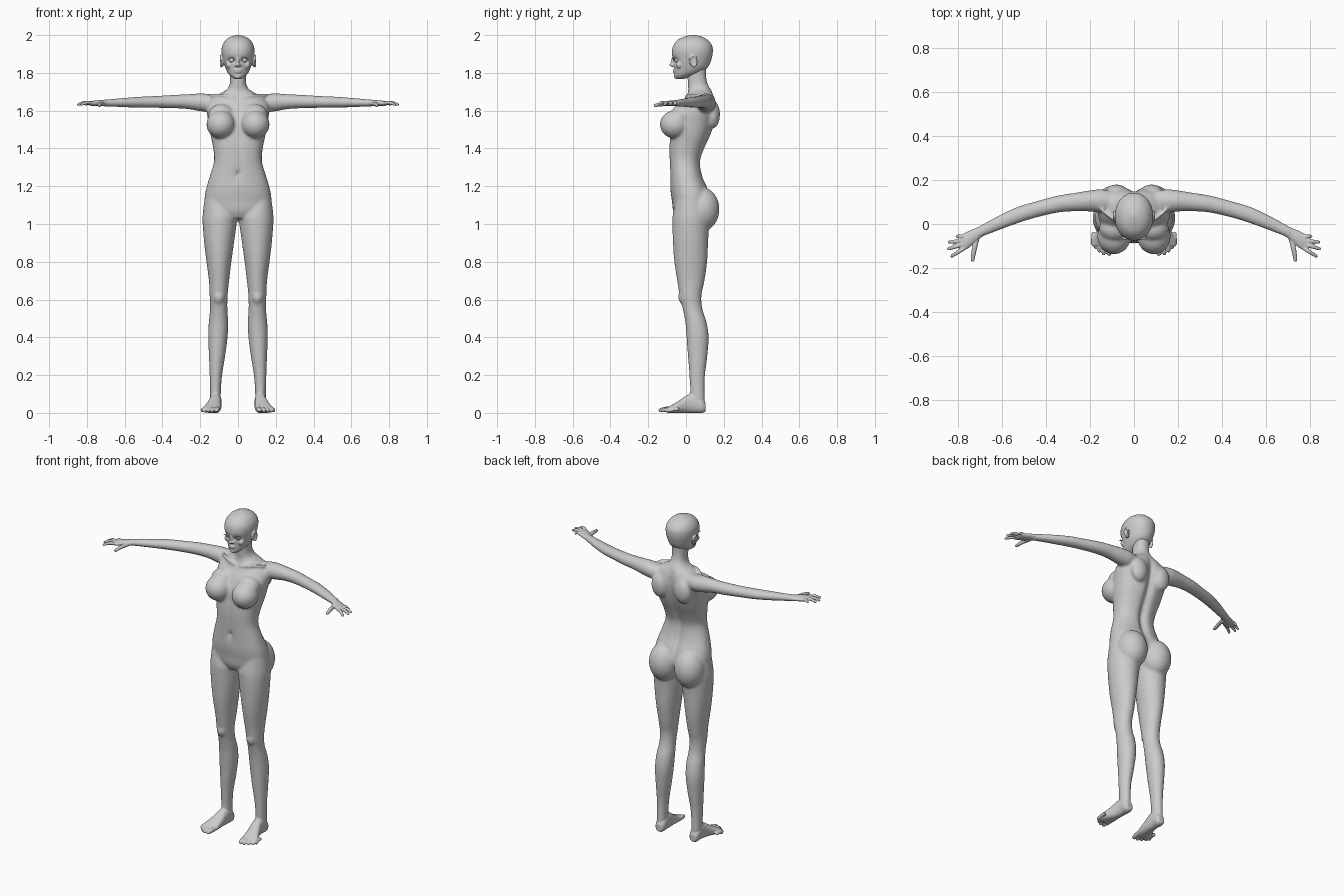
import bpy, bmesh
from math import sin, cos, pi, exp, copysign
from mathutils import Vector, Matrix

X, Y, Z = Vector((1, 0, 0)), Vector((0, 1, 0)), Vector((0, 0, 1))


def spline(rows, steps):
    """Catmull-Rom through rows of numbers."""
    out = []
    for i in range(len(rows) - 1):
        a, b = rows[max(i - 1, 0)], rows[i]
        c, d = rows[i + 1], rows[min(i + 2, len(rows) - 1)]
        for k in range(steps):
            t = k / steps
            out.append([0.5 * (2 * q + (r - p) * t + (2 * p - 5 * q + 4 * r - s) * t * t
                               + (3 * q - p - 3 * r + s) * t ** 3)
                        for p, q, r, s in zip(a, b, c, d)])
    return out + [list(rows[-1])]


def loft(bm, rows, u, v, mirror=False, power=2.0, n=40, steps=6, dent=None):
    """Skin elliptical rings (x, y, z, radius_u, radius_v)."""
    for s in ((1, -1) if mirror else (1,)):
        rings = []
        for x, y, z, ru, rv in spline(rows, steps):
            ring = []
            for k in range(n):
                c, d = cos(2 * pi * k / n), sin(2 * pi * k / n)
                c = copysign(abs(c) ** (2 / power), c)
                d = copysign(abs(d) ** (2 / power), d)
                p = Vector((x, y, z)) + u * ru * c + v * rv * d
                if dent:
                    p.y += dent(p, d)
                p.x *= s
                ring.append(bm.verts.new(p))
            rings.append(ring)
        for a, b in zip(rings, rings[1:]):
            for k in range(n):
                bm.faces.new((a[k], a[(k + 1) % n], b[(k + 1) % n], b[k]))
        bm.faces.new(rings[0])
        bm.faces.new(rings[-1])


def upright(rows):
    """(z, left, right, front, back) -> loft rows."""
    return [((l + r) / 2, (f + b) / 2, z, (r - l) / 2, (b - f) / 2) for z, l, r, f, b in rows]


def ball(bm, pos, size, mirror=True, rot=(0, 'X')):
    for s in ((1, -1) if mirror else (1,)):
        m = (Matrix.Diagonal((s, 1, 1, 1)) @ Matrix.Translation(pos)
             @ Matrix.Rotation(rot[0], 4, rot[1]) @ Matrix.Diagonal((*size, 1)))
        bmesh.ops.create_uvsphere(bm, u_segments=32, v_segments=20, radius=1, matrix=m)


def digit(bm, points, r):
    """Mirrored finger or toe: rounded tube through points."""
    d = (Vector(points[-1]) - Vector(points[0])).normalized()
    side = d.cross(Z).normalized()
    rows = [(*p, r, r) for p in points]
    rows[-1] = (*points[-1], r * 0.8, r * 0.75)
    loft(bm, rows, side, side.cross(d), True, n=16, steps=4)
    ball(bm, points[-1], (r * .8, r * .8, r * .75))


def finish(bm, name, voxel=None, smooth=0):
    bmesh.ops.recalc_face_normals(bm, faces=bm.faces)
    for f in bm.faces:
        f.smooth = True
    me = bpy.data.meshes.new(name)
    bm.to_mesh(me)
    bm.free()
    ob = bpy.data.objects.new(name, me)
    bpy.context.collection.objects.link(ob)
    if voxel:
        m = ob.modifiers.new("fuse", 'REMESH')
        m.mode, m.voxel_size, m.use_smooth_shade = 'VOXEL', voxel, True
        m = ob.modifiers.new("soften", 'SMOOTH')
        m.factor, m.iterations = 0.5, smooth
    return ob


# Torso and neck, with spine groove, belly line and navel
def torso_dent(p, d):
    mid = exp(-(p.x / .022) ** 2)
    if d > 0:
        return -.022 * mid * max(0, min(1, (p.z - 1.1) / .1, (1.7 - p.z) / .08))
    navel = .015 * exp(-(p.x / .01) ** 2 - ((p.z - 1.265) / .015) ** 2)
    return navel + .005 * mid * max(0, min(1, (p.z - 1.2) / .05, (1.62 - p.z) / .05))


body = bmesh.new()
torso = [(1.03, .06, -.05, .06), (1.07, .14, -.068, .11), (1.12, .175, -.074, .13),
         (1.18, .17, -.082, .12), (1.25, .15, -.084, .09), (1.33, .127, -.088, .078),
         (1.40, .131, -.09, .1), (1.47, .145, -.085, .132), (1.54, .157, -.075, .155),
         (1.60, .166, -.045, .166), (1.645, .155, -.015, .16), (1.68, .115, .005, .148),
         (1.71, .062, .012, .132), (1.74, .044, .01, .115), (1.78, .042, .008, .107),
         (1.83, .044, .01, .108)]
loft(body, upright([(z, -w, w, f, b) for z, w, f, b in torso]), X, Y, power=2.3, n=72, dent=torso_dent)

# Chest, buttocks, shoulder blades and collarbones
ball(body, (.091, -.058, 1.527), (.076, .08, .075))
ball(body, (.088, -.02, 1.575), (.07, .06, .06))
ball(body, (.088, .085, 1.078), (.089, .092, .115))
ball(body, (.08, .14, 1.58), (.055, .04, .075))
loft(body, [(.015, .0, 1.668, .009, .009), (.08, .012, 1.682, .009, .009), (.15, .065, 1.68, .01, .01)],
     Y, Z, True, n=12)

# Legs and kneecaps
loft(body, upright([(1.14, .05, .176, -.05, .1), (1.05, .002, .187, -.07, .125), (1.0, .007, .187, -.072, .122),
                    (.9, .021, .179, -.069, .117), (.8, .035, .167, -.062, .112), (.7, .047, .154, -.047, .098),
                    (.62, .055, .15, -.034, .082), (.55, .056, .148, -.017, .087), (.48, .052, .155, -.004, .109),
                    (.4, .055, .158, .003, .12), (.3, .068, .154, .01, .113), (.2, .084, .15, .018, .101),
                    (.12, .09, .148, .022, .099), (.06, .092, .148, .025, .1)]), X, Y, True)
ball(body, (.102, -.015, .615), (.03, .026, .04))

# Arms
loft(body, [(.1, .105, 1.64, .045, .04), (.15, .105, 1.64, .053, .048), (.2, .105, 1.644, .048, .047),
            (.27, .1, 1.648, .042, .039), (.35, .09, 1.648, .039, .035), (.45, .065, 1.646, .037, .031),
            (.52, .044, 1.645, .038, .029), (.6, .012, 1.643, .035, .025), (.68, -.025, 1.641, .029, .02),
            (.72, -.047, 1.64, .029, .018)], Y, Z, True)
finish(body, "body", .0065, 12)

# Hands
hands = bmesh.new()
loft(hands, [(.68, -.025, 1.641, .025, .017), (.72, -.049, 1.64, .031, .016), (.755, -.072, 1.639, .039, .015),
             (.778, -.082, 1.638, .037, .012), (.79, -.085, 1.637, .03, .009)], Y, Z, True)
for a, b in (((.768, -.107), (.829, -.146)), ((.78, -.093), (.845, -.113)),
             ((.783, -.076), (.841, -.083)), ((.77, -.058), (.805, -.056))):
    digit(hands, [(*a, 1.638), ((a[0] + b[0]) / 2, (a[1] + b[1]) / 2, 1.643), (*b, 1.633)], .0095)
digit(hands, [(.715, -.066, 1.635), (.727, -.115, 1.635), (.735, -.163, 1.628)], .0115)
finish(hands, "hands", .0035, 4)

# Feet
feet = bmesh.new()
loft(feet, [(.118, .104, .03, .02, .022), (.118, .085, .04, .03, .04), (.118, .05, .053, .031, .053),
            (.121, .01, .048, .033, .048), (.13, -.035, .033, .041, .033), (.14, -.075, .021, .049, .021),
            (.146, -.1, .014, .047, .014)], X, Z, True, power=2.3)
loft(feet, upright([(.03, .092, .146, .02, .1), (.08, .092, .146, .02, .099), (.15, .09, .146, .025, .096)]), X, Y, True)
for x, y, r in ((.113, -.134, .0145), (.138, -.134, .011), (.158, -.122, .0105), (.175, -.106, .01), (.189, -.087, .0095)):
    digit(feet, [(x - .006, y + .05, .019), (x - .003, y + .02, .018), (x, y, r)], r)
finish(feet, "feet", .004, 4)


# Head with eye sockets
def socket(p, d):
    return 0 if d > 0 else .013 * exp(-((abs(p.x) - .034) / .019) ** 2 - ((p.z - 1.868) / .014) ** 2)


head = bmesh.new()
skull = [(1.768, .018, -.052, -.01), (1.782, .038, -.06, .03), (1.8, .054, -.062, .075), (1.83, .068, -.064, .116),
         (1.87, .08, -.07, .134), (1.91, .087, -.075, .142), (1.945, .083, -.067, .138), (1.975, .064, -.043, .114),
         (1.992, .038, -.008, .082), (2.001, .008, .03, .046)]
loft(head, upright([(z, -w, w, f, b) for z, w, f, b in skull]), X, Y, power=2.1, n=96, dent=socket)

# Nose, lips, chin, cheeks and ears
ball(head, (0, -.072, 1.843), (.011, .017, .01), False)
ball(head, (0, -.064, 1.862), (.008, .016, .032), False, (-.2, 'X'))
ball(head, (.01, -.066, 1.84), (.008, .01, .007))
ball(head, (0, -.059, 1.8145), (.023, .012, .006), False)
ball(head, (0, -.058, 1.804), (.02, .012, .006), False)
ball(head, (0, -.05, 1.782), (.018, .014, .014), False)
ball(head, (.045, -.035, 1.842), (.02, .018, .02))
ball(head, (.083, .035, 1.86), (.007, .017, .03), True, (.2, 'X'))
for k in range(14):
    a = -.4 * pi + k * .1 * pi
    ball(head, (.09, .038 + .017 * cos(a), 1.862 + .029 * sin(a)), (.006, .006, .006))
finish(head, "head", .0035, 4)

# Eyes and lashes
eyes = bmesh.new()
ball(eyes, (.033, -.045, 1.868), (.0165, .0165, .0145))
finish(eyes, "eyes")
lashes = bmesh.new()
loft(lashes, [(.016, -.063, 1.867, .002, .0015), (.026, -.068, 1.876, .004, .0015),
              (.04, -.067, 1.877, .005, .0015), (.056, -.06, 1.872, .005, .001)], Y, Z, True, n=8)
finish(lashes, "lashes")
